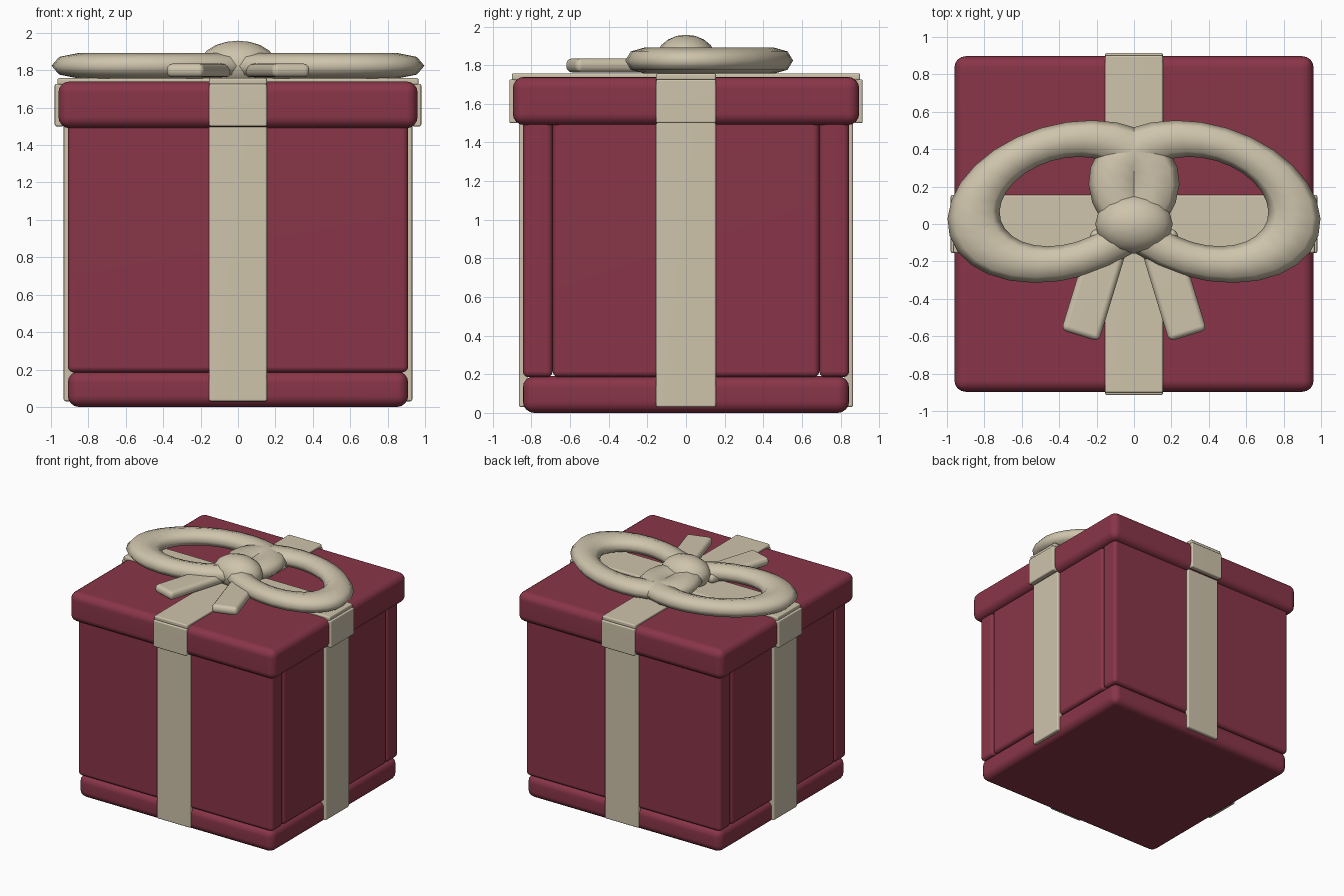
import bpy
import bmesh
from math import radians
from mathutils import Matrix, Vector

cube = bpy.data.objects.get("Cube")
if cube:
    bpy.data.objects.remove(cube, do_unlink=True)


def material(name, rgb):
    mat = bpy.data.materials.new(name)
    mat.use_nodes = True
    mat.diffuse_color = (*rgb, 1)
    mat.node_tree.nodes["Principled BSDF"].inputs["Base Color"].default_value = (*rgb, 1)
    return mat


RED = material("deep red", (0.25, 0.036, 0.065))
CREAM = material("cream ribbon", (0.62, 0.55, 0.41))


def add_object(name, bm, mat):
    mesh = bpy.data.meshes.new(name)
    bm.to_mesh(mesh)
    bm.free()
    mesh.materials.append(mat)
    mesh.shade_smooth()
    obj = bpy.data.objects.new(name, mesh)
    bpy.context.collection.objects.link(obj)
    return obj


def rounded_box(name, low, high, bevel, mat, turn=0, segments=3):
    """Box between two corners, edges rounded, turned about its own centre."""
    low, high = Vector(low), Vector(high)
    bm = bmesh.new()
    bmesh.ops.create_cube(bm, size=1, matrix=Matrix.Diagonal((*(high - low), 1)))
    bmesh.ops.bevel(bm, geom=bm.edges[:], offset=bevel, segments=segments,
                    profile=0.5, affect='EDGES')
    bm.transform(Matrix.Translation((low + high) / 2) @ Matrix.Rotation(turn, 4, 'Z'))
    obj = add_object(name, bm, mat)
    obj.modifiers.new("flat panels", 'WEIGHTED_NORMAL').keep_sharp = True
    return obj


# Box body: base, four walls and lid
rounded_box("base", (-0.91, -0.845, 0), (0.91, 0.845, 0.19), 0.06, RED, segments=4)
rounded_box("lid", (-0.96, -0.897, 1.49), (0.96, 0.897, 1.74), 0.06, RED, segments=4)
for side, label in ((-1, "front"), (1, "back")):
    ys = sorted((side * 0.69, side * 0.845))
    rounded_box(label + "_wall", (-0.91, ys[0], 0.185), (0.91, ys[1], 1.52), 0.03, RED)
for side, label in ((-1, "right"), (1, "left")):
    xs = sorted((side * 0.75, side * 0.91))
    rounded_box(label + "_wall", (xs[0], -0.69, 0.185), (xs[1], 0.69, 1.52), 0.03, RED)

# Ribbon: bands on the walls and lid rim, crossing strips on top
W = 0.155
for side, label in ((-1, "front"), (1, "back")):
    for part, inner, outer, z0, z1 in (("wall", 0.82, 0.865, 0.03, 1.51),
                                       ("lid", 0.87, 0.915, 1.5, 1.727)):
        ys = sorted((side * inner, side * outer))
        rounded_box(f"{label}_{part}_ribbon", (-W, ys[0], z0), (W, ys[1], z1), 0.01, CREAM)
for side, label in ((-1, "right"), (1, "left")):
    for part, inner, outer, z0, z1 in (("wall", 0.88, 0.932, 0.03, 1.51),
                                       ("lid", 0.93, 0.98, 1.5, 1.727)):
        xs = sorted((side * inner, side * outer))
        rounded_box(f"{label}_{part}_ribbon", (xs[0], -W, z0), (xs[1], W, z1), 0.01, CREAM)
rounded_box("top_ribbon_across", (-0.965, -W, 1.722), (0.965, W, 1.758), 0.01, CREAM)
rounded_box("top_ribbon_along", (-W, -0.902, 1.722), (W, 0.902, 1.758), 0.01, CREAM)


# Bow loops: flattened, stretched rings that overlap behind the knot
def ring(name, side):
    bpy.ops.mesh.primitive_torus_add(major_segments=28, minor_segments=8,
                                     major_radius=1, minor_radius=0.29)
    obj = bpy.context.object
    obj.name = name
    obj.data.transform(Matrix.Translation((side * 0.377, 0.12, 1.824))
                       @ Matrix.Rotation(radians(-16.8 * side), 4, 'Z')
                       @ Matrix.Diagonal((0.493, 0.319, 0.231, 1)))
    obj.data.materials.append(CREAM)
    obj.data.shade_smooth()


# Bow loops and tails, mirrored left and right
for side, label in ((1, "left"), (-1, "right")):
    ring(label + "_bow_loop", side)
    x = side * 0.205
    rounded_box(label + "_bow_tail", (x - 0.105, -0.61, 1.763), (x + 0.105, -0.04, 1.835),
                0.03, CREAM, turn=radians(17 * side))

# Bow knot
bm = bmesh.new()
bmesh.ops.create_uvsphere(bm, u_segments=16, v_segments=10, radius=1)
bm.transform(Matrix.Translation((0, 0, 1.828)) @ Matrix.Diagonal((0.207, 0.158, 0.13, 1)))
add_object("bow_knot", bm, CREAM)
